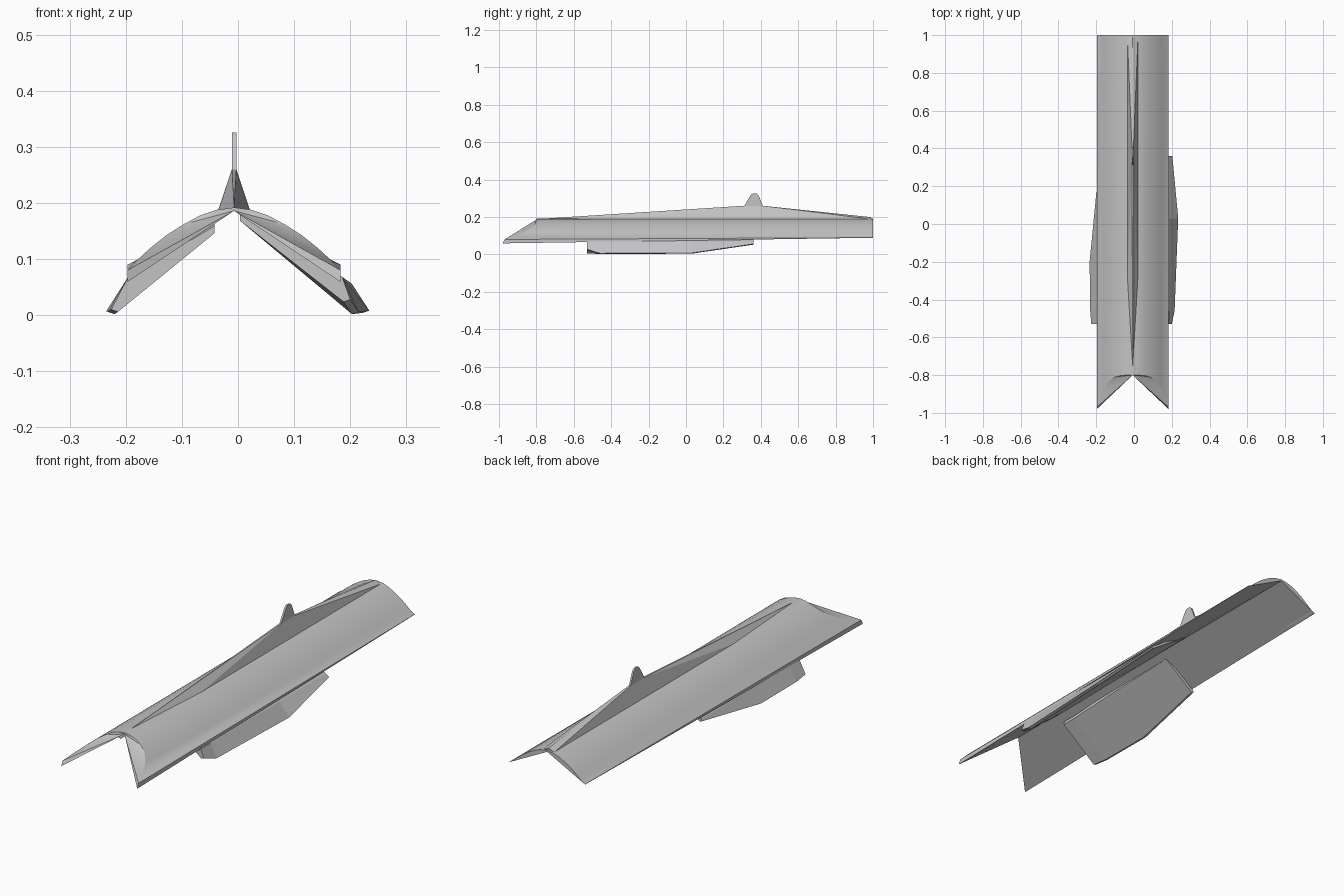
import bpy, bmesh, math

if "Cube" in bpy.data.objects:
    bpy.data.objects.remove(bpy.data.objects["Cube"])

CX = -0.007  # hull centre line
grey = bpy.data.materials.new("light_grey")
grey.diffuse_color = (0.55, 0.55, 0.56, 1)
grey.use_nodes = True
grey.node_tree.nodes["Principled BSDF"].inputs["Base Color"].default_value = grey.diffuse_color


def make(name, verts, faces, smooth=None):
    me = bpy.data.meshes.new(name)
    me.from_pydata(verts, [], faces)
    bm = bmesh.new()
    bm.from_mesh(me)
    bmesh.ops.remove_doubles(bm, verts=bm.verts, dist=0.00005)
    bmesh.ops.recalc_face_normals(bm, faces=bm.faces)
    bm.to_mesh(me)
    bm.free()
    me.materials.append(grey)
    ob = bpy.data.objects.new(name, me)
    bpy.context.collection.objects.link(ob)
    if smooth:
        bpy.context.view_layer.objects.active = ob
        ob.select_set(True)
        bpy.ops.object.shade_smooth_by_angle(angle=math.radians(smooth))
        ob.select_set(False)
    return ob


def loft(name, sections, smooth=None):
    """Closed solid through rings with equal point counts."""
    n = len(sections[0])
    verts = [p for s in sections for p in s]
    faces = [tuple(range(n)), tuple(range(len(verts) - n, len(verts)))]
    for k in range(len(sections) - 1):
        for i in range(n):
            j = (i + 1) % n
            faces.append((k * n + i, k * n + j, (k + 1) * n + j, (k + 1) * n + i))
    return make(name, verts, faces, smooth)


# Hull: arched top, inverted V underside, swept notch at the nose
arch = [(0, .192), (.03, .188), (.06, .178), (.09, .162), (.12, .143),
        (.15, .119), (.175, .096), (.19, .080)]


def hull_section(nose):
    y0, edge_z = (-.8, .06) if nose else (1, .09)
    ring = []
    for side in (-1, 1):
        half = []
        for x, z in arch:
            t = x / .19
            y = y0 - (.17 * t ** 4 if nose else 0)
            half.append((CX + side * x, y, max(z, edge_z)))
        tip = (CX + side * .19, -.98 if nose else 1, edge_z - .001)
        ring.append(half + [tip])
    left, right = ring
    return left[::-1] + right[1:] + [(CX, y0, .186)]


front, back = hull_section(True), hull_section(False)
n = len(front)
mid = len(arch)          # index of the arch crown
keel = n - 1
verts = front + back
faces = [(i, (i + 1) % n, n + (i + 1) % n, n + i) for i in range(n)]
for off in (0, n):       # nose and tail caps fan out from the keel point
    faces += [(off + keel, off + i, off + i + 1) for i in range(n - 2)]
make("hull", verts, faces, 25)

# Spine: low ridge, widening at the base and peaking under the tail
spine = [(CX, -.8, .189),
         (CX - .028, -.3, .187), (CX + .028, -.3, .187),
         (CX - .028, .99, .188), (CX + .028, .99, .188),
         (CX - .004, .31, .26), (CX + .004, .31, .26),
         (CX - .004, .41, .26), (CX + .004, .41, .26),
         (CX, .99, .199)]
make("spine", spine, [(0, 1, 5), (0, 5, 6), (0, 6, 2), (1, 3, 7, 5), (2, 6, 8, 4),
                      (5, 7, 8, 6), (7, 3, 9), (7, 9, 8), (8, 9, 4),
                      (3, 4, 9), (0, 2, 4, 3, 1)])

# Tail: small upright trapezoid plate
outline = [(.305, .25), (.347, .318), (.357, .326), (.377, .326), (.387, .318), (.415, .25)]
loft("tail", [[(CX + dx, y, z) for y, z in outline] for dx in (-.004, .004)])


# Side fins: tapered wedge plates hanging below the hull edges
def fin(name, side, inner_x, inner_z, rows):
    secs = []
    for y, tx, tz, lift in rows:
        z = inner_z + lift
        secs.append([(side * inner_x, y, z), (side * (tx - .012), y, tz),
                     (side * tx, y, tz + .004),
                     (side * (.186 if side > 0 else .196), y, .068),
                     (side * inner_x, y, z + .013)])
    loft(name, secs)


fin("left_fin", -1, .042, .146, [(-.53, .226, .006, 0), (-.46, .232, .002, 0),
                                 (-.2, .235, .003, .012), (.17, .199, .054, .022)])
fin("right_fin", 1, .004, .168, [(-.53, .200, .024, 0), (-.46, .215, .002, 0),
                                 (.03, .234, .004, .006), (.36, .203, .052, .010)])
